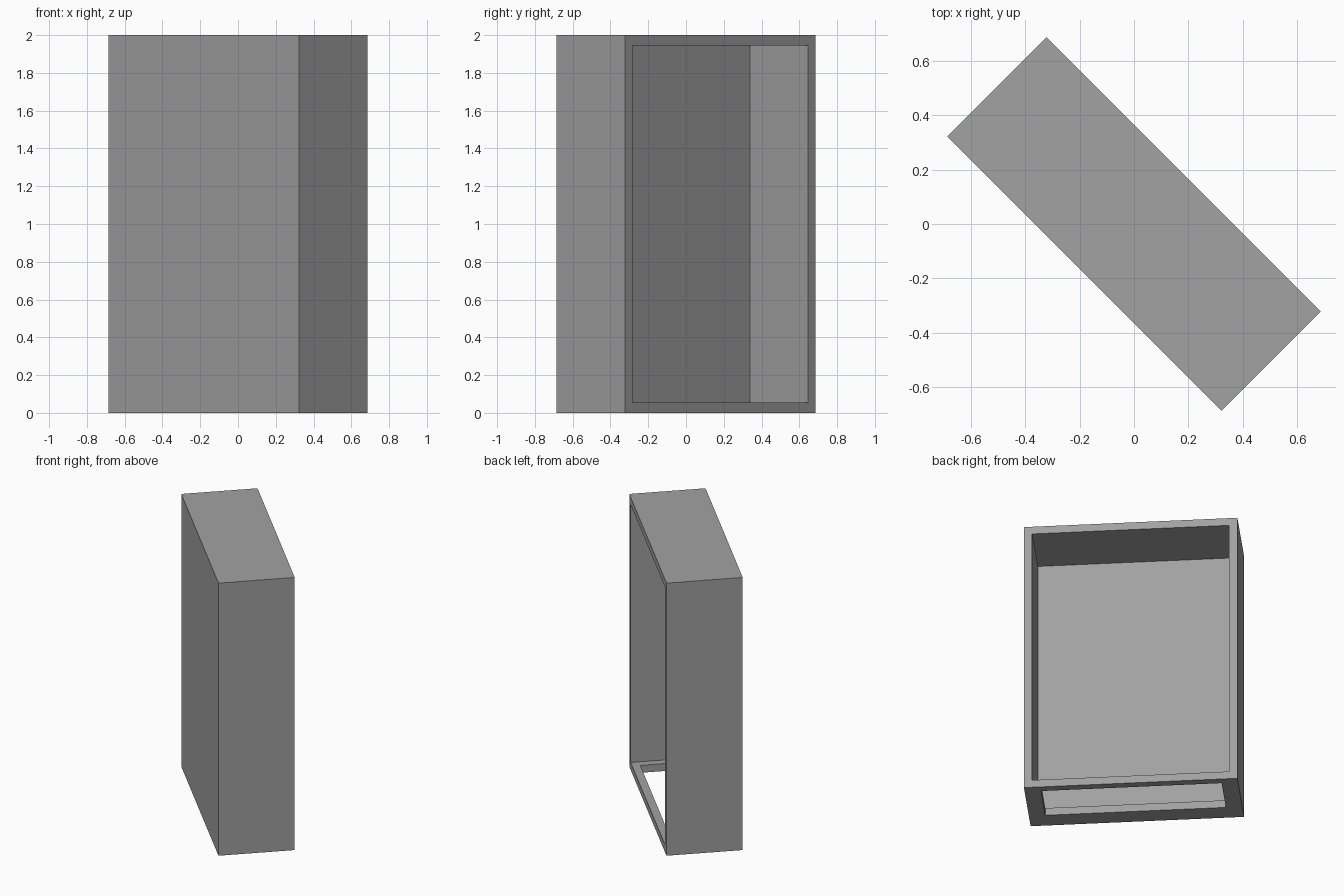
import bpy, math
from mathutils import Matrix

if "Cube" in bpy.data.objects:
    bpy.data.objects.remove(bpy.data.objects["Cube"])

LENGTH, DEPTH, HEIGHT = 1.425, 0.515, 2.0
WALL, PANEL = 0.055, 0.081      # rim thickness, closed-side thickness
TURN = Matrix.Rotation(math.radians(-45), 4, 'Z')

grey = bpy.data.materials.new("grey")
grey.diffuse_color = (0.36, 0.36, 0.36, 1)
grey.use_nodes = True
grey.node_tree.nodes["Principled BSDF"].inputs["Base Color"].default_value = grey.diffuse_color


def box(name, lo, hi):
    """Box between two corners, turned 45 degrees about the vertical axis."""
    bpy.ops.mesh.primitive_cube_add(size=1)
    ob = bpy.context.object
    ob.name = name
    size = [b - a for a, b in zip(lo, hi)]
    mid = [(a + b) / 2 for a, b in zip(lo, hi)]
    ob.data.transform(TURN @ Matrix.Translation(mid) @ Matrix.Diagonal((*size, 1)))
    ob.data.materials.append(grey)
    return ob


def cut(target, cutter):
    """Subtract the cutter and keep it hidden."""
    mod = target.modifiers.new(cutter.name, 'BOOLEAN')
    mod.operation = 'DIFFERENCE'
    mod.solver = 'EXACT'
    mod.object = cutter
    cutter.hide_render = True
    cutter.display_type = 'WIRE'


L, D = LENGTH / 2, DEPTH / 2

# Tall case
case = box("case", (-L, -D, 0), (L, D, HEIGHT))

# Cavity open on one long side
cut(case, box("cavity_cutter", (-L + WALL, -D + PANEL, WALL),
              (L - WALL, D + 0.2, HEIGHT - WALL)))

# Rectangular opening through the floor
cut(case, box("floor_opening_cutter", (-L + 2 * WALL, -D + PANEL + WALL, -0.2),
              (L - 2 * WALL, D - WALL, 2 * WALL)))

# Apply the cuts and remove the cutters
bpy.context.view_layer.objects.active = case
for mod in list(case.modifiers):
    cutter = mod.object
    bpy.ops.object.modifier_apply(modifier=mod.name)
    bpy.data.objects.remove(cutter)
